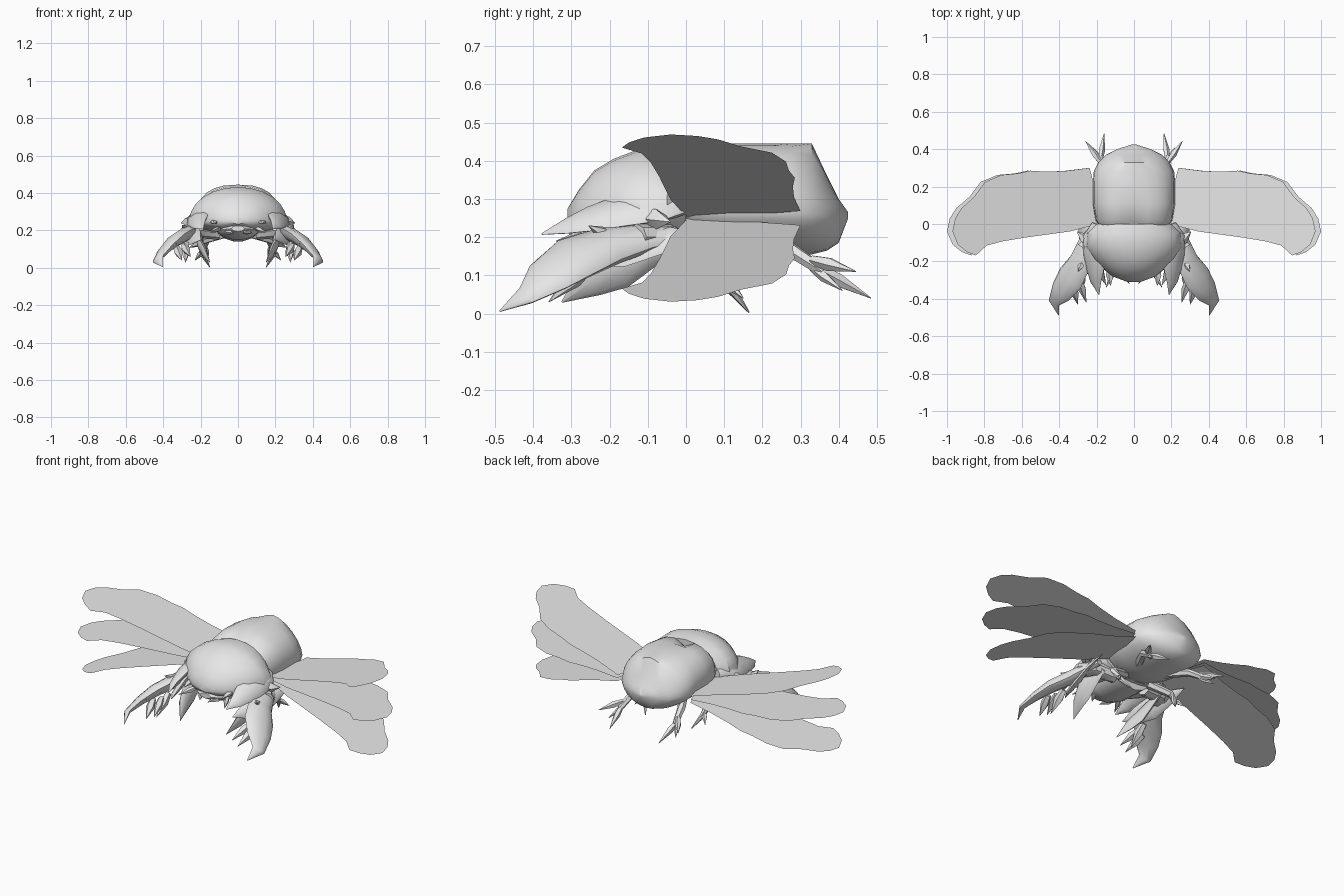
import bpy, bmesh, math
from mathutils import Vector

if "Cube" in bpy.data.objects:
    bpy.data.objects.remove(bpy.data.objects["Cube"])

shell = bpy.data.materials.new("pale_grey")
shell.diffuse_color = (0.8, 0.8, 0.8, 1)
shell.use_nodes = True
shell.node_tree.nodes["Principled BSDF"].inputs["Base Color"].default_value = shell.diffuse_color


def finish(name, bm, angle=35, smooth=True):
    me = bpy.data.meshes.new(name)
    bm.to_mesh(me)
    bm.free()
    me.materials.append(shell)
    ob = bpy.data.objects.new(name, me)
    bpy.context.collection.objects.link(ob)
    if smooth:
        bpy.ops.object.select_all(action='DESELECT')
        ob.select_set(True)
        bpy.context.view_layer.objects.active = ob
        bpy.ops.object.shade_smooth_by_angle(angle=math.radians(angle))
    return ob


def loft(name, rings, angle=35):
    """Skin a list of equal closed rings and cap both ends."""
    bm = bmesh.new()
    rows = [[bm.verts.new(p) for p in r] for r in rings]
    n = len(rows[0])
    for a, b in zip(rows, rows[1:]):
        for i in range(n):
            j = (i + 1) % n
            bm.faces.new((a[i], a[j], b[j], b[i]))
    bm.faces.new(rows[0][::-1])
    bm.faces.new(rows[-1])
    bmesh.ops.recalc_face_normals(bm, faces=bm.faces)
    return finish(name, bm, angle)


def body(name, sections, low=1.0, sides=24, angle=35):
    """Sections: y, half width, height of widest point, top, bottom, power."""
    rings = []
    for y, w, zm, zt, zb, power in sections:
        ring = []
        for i in range(sides):
            a = math.tau * i / sides
            c, s = math.cos(a), math.sin(a)
            x = math.copysign(abs(c) ** (power if s > 0 else 1), c) * w
            z = zm + s ** power * (zt - zm) if s > 0 else zm - abs(s) ** low * (zm - zb)
            ring.append((x, y, z))
        rings.append(ring)
    return loft(name, rings, angle)


def limb(name, path, side, sides=6, tilt=0):
    """Tapered limb. Path: x, y, z, half breadth, half thickness."""
    pts = [Vector((p[0] * side, p[1], p[2])) for p in path]
    rings = []
    for k, p in enumerate(pts):
        d = (pts[min(k + 1, len(pts) - 1)] - pts[max(k - 1, 0)]).normalized()
        u = d.cross(Vector((math.sin(tilt) * side, 0, math.cos(tilt)))).normalized()
        v = u.cross(d)
        rings.append([p + u * math.cos(math.tau * i / sides) * path[k][3]
                      + v * math.sin(math.tau * i / sides) * path[k][4]
                      for i in range(sides)])
    return loft(name, rings, 40)


def spike(name, a, b, r, side, flat=1.0):
    """Claw swelling slightly and ending in a point."""
    a, b = Vector(a), Vector(b)
    m = a.lerp(b, 0.4)
    return limb(name, [(*a, r * .7, r * .7 * flat), (*m, r, r * flat),
                       (*b, .001, .001)], side, 5)


# Abdomen with the closed wing case, pinched to a ridge at the rear
abdomen = body("abdomen", [
    (-.02, .18, .29, .40, .19, .8), (.02, .205, .28, .435, .17, .78),
    (.11, .22, .27, .445, .158, .8), (.22, .22, .27, .445, .155, .85),
    (.28, .215, .265, .445, .155, 1.0), (.33, .19, .26, .445, .155, 1.25),
    (.37, .15, .255, .36, .165, 1.1), (.40, .09, .255, .30, .185, 1),
    (.425, .012, .258, .265, .25, 1)], 1.25)
# Small notch where the wing cases meet the shield
for v in abdomen.data.vertices:
    if abs(v.co.x) < .02 and v.co.y < .05 and v.co.z > .35:
        v.co.z -= .04

# Domed thorax shield and head
body("thorax_shield", [(.0, .205, .27, .425, .18, 1), (-.05, .255, .262, .432, .18, 1),
                       (-.12, .26, .255, .432, .185, 1), (-.19, .215, .255, .405, .195, 1),
                       (-.24, .165, .25, .375, .2, 1), (-.28, .115, .25, .325, .21, 1),
                       (-.31, .035, .25, .275, .235, 1)])
body("head", [(-.02, .12, .21, .26, .14, 1), (-.2, .11, .2, .25, .15, 1),
              (-.27, .08, .205, .24, .175, 1), (-.305, .035, .21, .225, .195, 1)], 1.2, 14)

# Wing outline: x, y in the plane of the wing, fanning out from its root
ROOT = .17
WING = [(ROOT, .0), (.21, -.005), (.35, -.04), (.58, -.07), (.72, -.092), (.81, -.115),
        (.87, -.168), (.92, -.15), (.97, -.11), (1.0, -.04), (.985, .03),
        (.95, .085), (.88, .145), (.82, .225), (.73, .262), (.64, .27),
        (.57, .285), (.48, .28), (.38, .283), (.24, .3), (ROOT, .05)]

for side, tag in ((1, "right"), (-1, "left")):
    # Three fanned wings
    for level, deg in (("upper", 15.3), ("middle", 0), ("lower", -15.3)):
        t = math.radians(deg)
        bm = bmesh.new()
        vs = [bm.verts.new((side * (ROOT + (x - ROOT) * math.cos(t)), y,
                            .25 + (x - ROOT) * math.sin(t))) for x, y in WING]
        f = bm.faces.new(vs if side > 0 else vs[::-1])
        bmesh.ops.triangulate(bm, faces=[f])
        finish(f"{level}_wing_{tag}", bm, smooth=False)

    # Flared lobes, prongs and side points of the shield
    limb(f"shield_prong_{tag}", [(.2, .0, .285, .03, .02), (.222, -.07, .28, .065, .028),
                                 (.212, -.17, .268, .07, .026), (.208, -.25, .248, .055, .018),
                                 (.205, -.31, .23, .035, .012),
                                 (.187, -.378, .208, .002, .002)], side, 8, .6)
    spike(f"shield_side_point_{tag}", (.24, -.1, .25), (.305, -.04, .24), .03, side)
    spike(f"brow_point_{tag}", (.13, -.24, .25), (.125, -.33, .235), .022, side, .5)

    # Digging front leg
    limb(f"shoulder_{tag}", [(.1, -.04, .19, .04, .04), (.22, -.06, .2, .05, .04),
                             (.27, -.13, .2, .045, .035)], side, 8)
    limb(f"digging_leg_{tag}", [(.24, -.0, .205, .02, .015), (.255, -.1, .2, .05, .03),
                                (.285, -.2, .178, .07, .038), (.34, -.29, .145, .085, .034),
                                (.39, -.36, .097, .07, .024), (.428, -.42, .047, .036, .014),
                                (.402, -.488, .006, .002, .002)], side, 10, .6)
    # Leaf-shaped plate along the inside of the digging leg
    limb(f"leg_plate_{tag}", [(.285, .075, .205, .002, .002), (.272, -.04, .195, .04, .012),
                              (.25, -.16, .17, .06, .018), (.228, -.25, .158, .045, .014),
                              (.2, -.335, .15, .002, .002)], side, 8, .9)

    # Digging claws
    for i, (a, b, r) in enumerate((
            ((.33, -.32, .11), (.30, -.43, .04), .024),
            ((.29, -.30, .12), (.255, -.42, .06), .022),
            ((.28, -.25, .13), (.28, -.36, .03), .025),
            ((.35, -.3, .14), (.33, -.39, .13), .018),
            ((.27, -.2, .2), (.3, -.255, .23), .018))):
        spike(f"digging_claw_{i + 1}_{tag}", a, b, r, side)

    # Inner blade of the digging leg, small jaws and feelers
    limb(f"inner_blade_{tag}", [(.2, -.02, .19, .012, .02), (.205, -.1, .16, .016, .045),
                                (.2, -.18, .12, .018, .06), (.18, -.25, .085, .016, .045),
                                (.15, -.325, .03, .001, .002)], side, 8, .3)
    spike(f"jaw_{tag}", (.07, -.24, .2), (.025, -.32, .185), .018, side)
    spike(f"feeler_{tag}", (.1, -.24, .21), (.15, -.34, .19), .015, side)

    # Middle leg
    limb(f"middle_leg_{tag}", [(.08, .02, .18, .025, .025), (.2, .07, .14, .02, .02),
                               (.19, .11, .075, .016, .016), (.15, .165, .003, .002, .002)], side)
    spike(f"middle_leg_spur_{tag}", (.19, .1, .09), (.23, .15, .04), .014, side)

    # Hind leg with splayed toes
    limb(f"hind_leg_{tag}", [(.09, .15, .19, .025, .025), (.16, .27, .17, .022, .02),
                             (.18, .36, .11, .016, .016)], side)
    spike(f"hind_toe_long_{tag}", (.18, .34, .12), (.16, .485, .04), .018, side)
    spike(f"hind_toe_outer_{tag}", (.18, .33, .14), (.26, .445, .11), .018, side)
    spike(f"hind_toe_inner_{tag}", (.17, .33, .12), (.22, .41, .06), .014, side)
